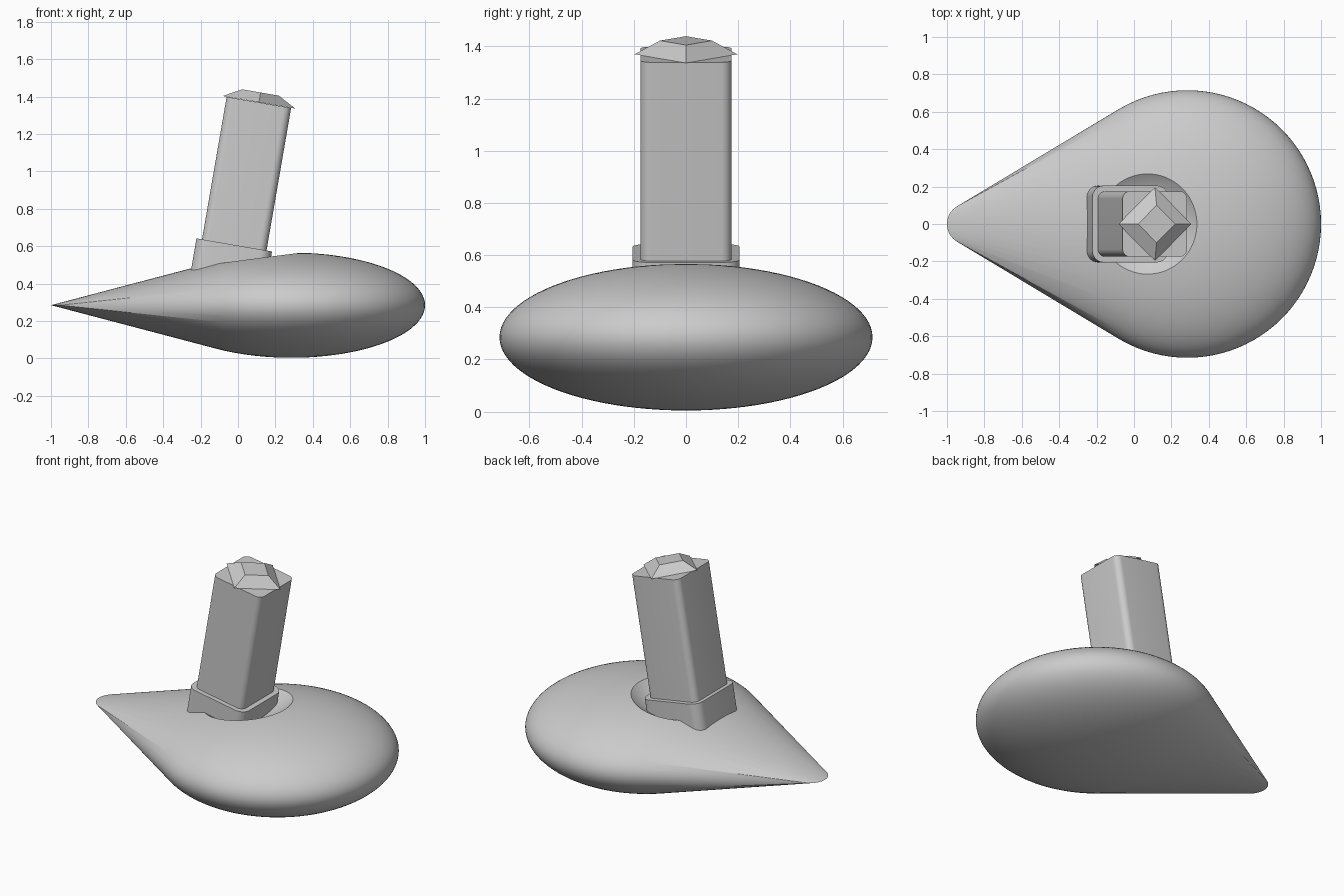
import bpy, bmesh, math
from mathutils import Matrix, Vector

cube = bpy.data.objects.get("Cube")
if cube:
    bpy.data.objects.remove(cube)

grey = bpy.data.materials.new("plain grey")
grey.use_nodes = True
grey.diffuse_color = (0.6, 0.6, 0.6, 1)
grey.node_tree.nodes["Principled BSDF"].inputs["Base Color"].default_value = (0.6, 0.6, 0.6, 1)

# Leaning frame shared by the collar, post and cap
LEAN = Matrix.Translation((-0.02, 0, 0.607)) @ Matrix.Rotation(math.radians(9.8), 4, 'Y')
POST_HEIGHT = 0.773


def add_object(name, bm, matrix=Matrix()):
    bmesh.ops.recalc_face_normals(bm, faces=bm.faces[:])
    mesh = bpy.data.meshes.new(name)
    bm.to_mesh(mesh)
    bm.free()
    mesh.transform(matrix)
    mesh.materials.append(grey)
    obj = bpy.data.objects.new(name, mesh)
    bpy.context.collection.objects.link(obj)
    return obj


def smooth(obj, degrees):
    bpy.ops.object.select_all(action='DESELECT')
    obj.select_set(True)
    bpy.context.view_layer.objects.active = obj
    bpy.ops.object.shade_smooth_by_angle(angle=math.radians(degrees))


def rounded_block(name, half, corner, bottom, top):
    """Square column with rounded upright edges."""
    bm = bmesh.new()
    loop = []
    for quarter in range(4):
        middle = math.radians(45 + 90 * quarter)
        reach = (half - corner) * math.sqrt(2)
        for step in range(9):
            a = math.radians(90 * quarter + 90 * step / 8)
            loop.append(bm.verts.new((reach * math.cos(middle) + corner * math.cos(a),
                                      reach * math.sin(middle) + corner * math.sin(a), bottom)))
    base = bm.faces.new(loop)
    side = bmesh.ops.extrude_face_region(bm, geom=[base])
    raised = [v for v in side["geom"] if isinstance(v, bmesh.types.BMVert)]
    bmesh.ops.translate(bm, verts=raised, vec=(0, 0, top - bottom))
    obj = add_object(name, bm, LEAN)
    smooth(obj, 30)
    return obj


# Teardrop body: a flattened ball hulled to a thin round tip
bm = bmesh.new()
bmesh.ops.create_uvsphere(bm, u_segments=96, v_segments=48, radius=1,
                          matrix=Matrix.Translation((0.285, 0, 0.285)) @ Matrix.Diagonal((0.715, 0.715, 0.281, 1)))
bmesh.ops.create_circle(bm, segments=48, radius=0.11, matrix=Matrix.Translation((-0.89, 0, 0.285)))
bmesh.ops.delete(bm, geom=bm.faces[:], context='FACES_ONLY')
bmesh.ops.delete(bm, geom=bm.edges[:], context='EDGES_FACES') if bm.edges else None
hull = bmesh.ops.convex_hull(bm, input=bm.verts[:])
bmesh.ops.delete(bm, geom=[v for v in bm.verts if not v.link_faces], context='VERTS')
body = add_object("teardrop_body", bm)

# Shallow round hollow where the collar sits
bm = bmesh.new()
bmesh.ops.create_uvsphere(bm, u_segments=96, v_segments=64, radius=0.45,
                          matrix=Matrix.Translation((0.025, 0, 0.89)))
cutter = add_object("hollow_cutter", bm)
cut = body.modifiers.new("hollow", 'BOOLEAN')
cut.operation = 'DIFFERENCE'
cut.solver = 'EXACT'
cut.object = cutter
graph = bpy.context.evaluated_depsgraph_get()
carved = bpy.data.meshes.new_from_object(body.evaluated_get(graph))
body.modifiers.clear()
body.data = carved
bpy.data.objects.remove(cutter)
smooth(body, 25)

# Collar and post
rounded_block("collar", 0.205, 0.06, -0.25, 0)
rounded_block("post", 0.175, 0.04, -0.1, POST_HEIGHT)

# Diamond cap: low four-sided frustum
bm = bmesh.new()
bmesh.ops.create_cone(bm, cap_ends=True, segments=4, radius1=0.197, radius2=0.1, depth=0.053,
                      matrix=Matrix.Translation((0, 0, POST_HEIGHT + 0.0275)))
# Turn corners onto the axes
corner = max((v.co for v in bm.verts), key=lambda c: Vector((c.x, c.y)).length)
turn = -math.atan2(corner.y, corner.x)
bmesh.ops.rotate(bm, verts=bm.verts[:], cent=(0, 0, 0), matrix=Matrix.Rotation(turn, 3, 'Z'))
add_object("diamond_cap", bm, LEAN)
